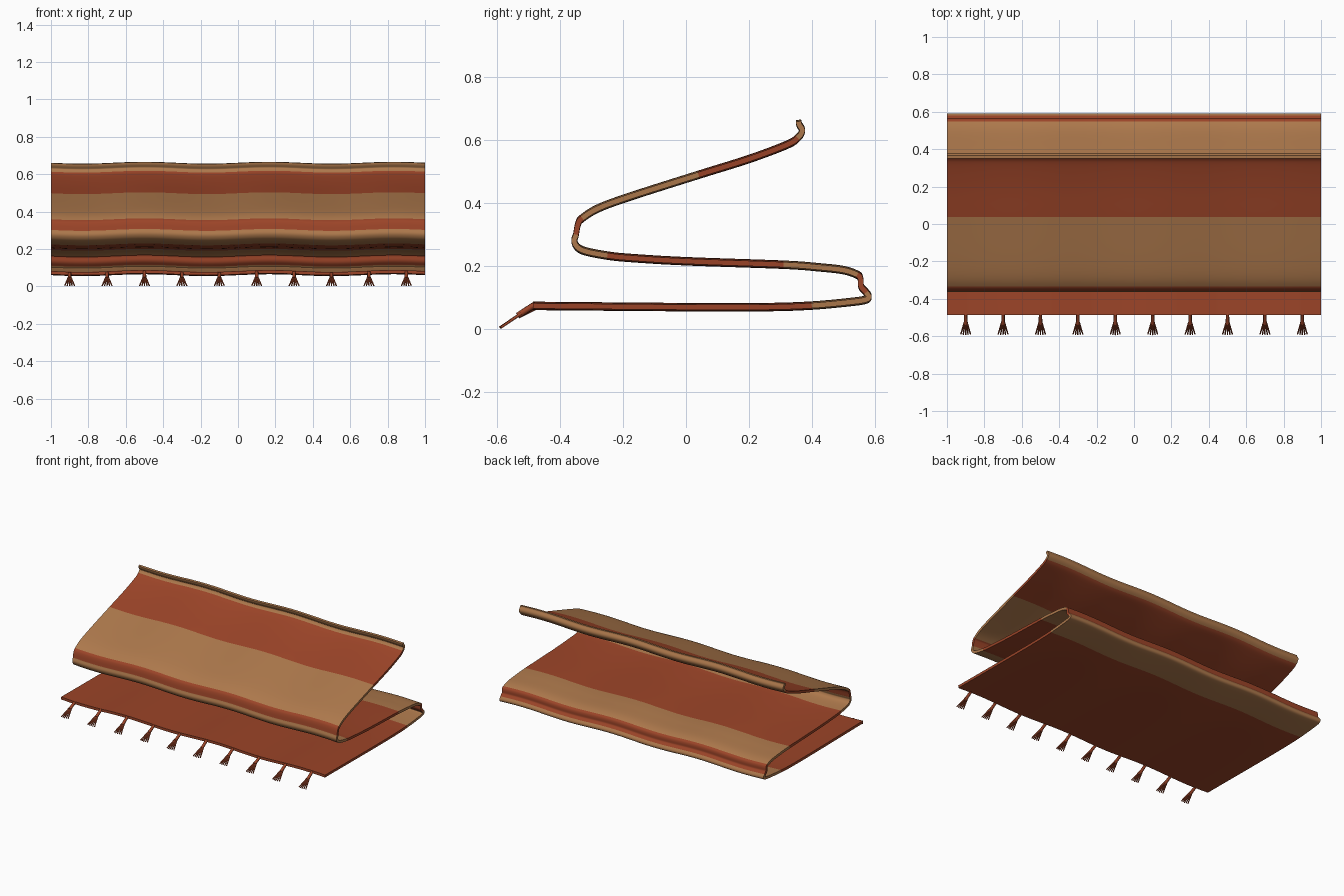
import bpy, bmesh, math
from mathutils import Vector

cube = bpy.data.objects.get("Cube")
if cube:
    bpy.data.objects.remove(cube, do_unlink=True)


def make_material(name, colour):
    mat = bpy.data.materials.new(name)
    mat.use_nodes = True
    mat.diffuse_color = colour
    mat.node_tree.nodes["Principled BSDF"].inputs["Base Color"].default_value = colour
    return mat


RED, TAN = 0, 1
materials = [make_material("rust red", (0.33, 0.058, 0.021, 1)),
             make_material("warm tan", (0.42, 0.19, 0.072, 1))]

# Side profile of the folded cloth (y, z), split into its woven colour bands
BANDS = [
    (RED, [(-.487, .073), (0, .069), (.25, .069), (.4, .074)]),
    (TAN, [(.53, .086), (.572, .093), (.582, .102), (.573, .116)]),
    (RED, [(.557, .135), (.555, .16), (.545, .172)]),
    (TAN, [(.5, .187), (.42, .196), (.31, .204)]),
    (RED, [(0, .215), (-.17, .225), (-.25, .233)]),
    (TAN, [(-.33, .25), (-.355, .275), (-.35, .3)]),
    (RED, [(-.343, .335), (-.33, .352)]),
    (TAN, [(-.28, .383), (-.18, .42), (.04, .49)]),
    (RED, [(.2, .54), (.32, .585), (.355, .607)]),
    (TAN, [(.37, .63), (.36, .65), (.358, .66)]),
]
COLUMNS, STEPS, THICKNESS = 60, 5, 0.017


def wave(x):
    return 0.005 * math.sin(3 * math.pi * x)


def smooth_profile():
    """Catmull-Rom curve through the bands: points and a colour per segment."""
    control = [(Vector(p), colour) for colour, run in BANDS for p in run]
    points, colours = [control[0][0]], []
    last = len(control) - 1
    for i in range(last):
        a, b, c, d = (control[min(max(k, 0), last)][0] for k in range(i - 1, i + 3))
        for s in range(1, STEPS + 1):
            t = s / STEPS
            points.append(0.5 * (2 * b + (c - a) * t
                                 + (2 * a - 5 * b + 4 * c - d) * t ** 2
                                 + (3 * b - a - 3 * c + d) * t ** 3))
            colours.append(control[i + 1][1])
    return points, colours


def finish(bm, name):
    mesh = bpy.data.meshes.new(name)
    bm.to_mesh(mesh)
    bm.free()
    for mat in materials:
        mesh.materials.append(mat)
    obj = bpy.data.objects.new(name, mesh)
    bpy.context.collection.objects.link(obj)
    bpy.ops.object.select_all(action='DESELECT')
    obj.select_set(True)
    bpy.context.view_layer.objects.active = obj
    return obj


# Folded striped cloth
bm = bmesh.new()
points, colours = smooth_profile()
xs = [2 * i / COLUMNS - 1 for i in range(COLUMNS + 1)]
rows = [[bm.verts.new((x, p.x, p.y + wave(x))) for x in xs] for p in points]
for low, high, colour in zip(rows, rows[1:], colours):
    for i in range(COLUMNS):
        face = bm.faces.new((low[i], low[i + 1], high[i + 1], high[i]))
        face.material_index = colour
cloth = finish(bm, "folded_cloth")
solid = cloth.modifiers.new("thickness", 'SOLIDIFY')
solid.thickness = THICKNESS
solid.offset = 0
bpy.ops.object.modifier_apply(modifier=solid.name)
bpy.ops.object.shade_smooth_by_angle(angle=math.radians(40))


def rod(bm, start, end, r_start, r_end):
    start, end = Vector(start), Vector(end)
    axis = end - start
    made = bmesh.ops.create_cone(bm, cap_ends=True, segments=8, radius1=r_start,
                                 radius2=r_end, depth=axis.length)
    turn = axis.to_track_quat('Z', 'Y').to_matrix()
    for v in made["verts"]:
        v.co = turn @ v.co + (start + end) / 2


# Row of tassels along the front edge: a bound neck and fanned strands
for n in range(10):
    x = -0.9 + 0.2 * n
    bm = bmesh.new()
    knot = Vector((x, -0.535, 0.042))
    rod(bm, (x, -0.483, 0.072 + wave(x)), knot, 0.009, 0.01)
    for k in range(-2, 3):
        rod(bm, knot + Vector((0.003 * k, 0.01, 0.006)),
            (x + 0.013 * k, -0.593 + 0.002 * abs(k), 0.004), 0.005, 0.0035)
    finish(bm, f"tassel_{n + 1}")
    bpy.ops.object.shade_smooth_by_angle(angle=math.radians(50))
